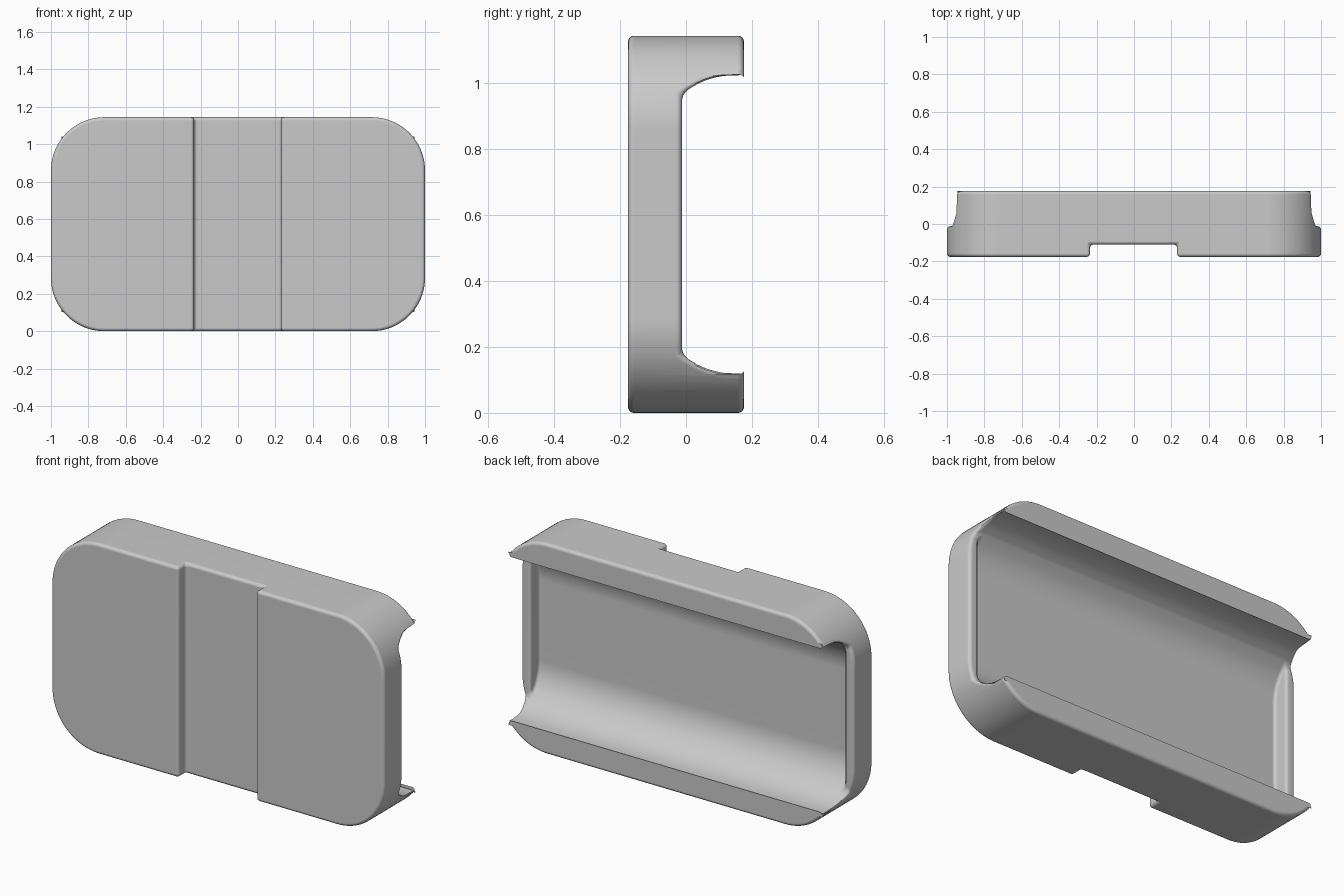
import bpy, bmesh
from math import sin, cos, pi, acos
from mathutils import Vector

cube = bpy.data.objects.get("Cube")
if cube:
    bpy.data.objects.remove(cube, do_unlink=True)

W, H, D = 1.0, 1.144, 0.176      # half width, height, half depth
MID = H / 2

grey = bpy.data.materials.new("plain_grey")
grey.use_nodes = True
grey.diffuse_color = (0.59, 0.59, 0.59, 1)
grey.node_tree.nodes["Principled BSDF"].inputs["Base Color"].default_value = grey.diffuse_color


def finish(name, bm):
    bmesh.ops.recalc_face_normals(bm, faces=bm.faces)
    mesh = bpy.data.meshes.new(name)
    bm.to_mesh(mesh)
    bm.free()
    obj = bpy.data.objects.new(name, mesh)
    bpy.context.collection.objects.link(obj)
    mesh.materials.append(grey)
    return obj


def prism(bm, points, offset, caps=(True, True)):
    """Closed tube between an outline and its shifted copy, with optional caps."""
    a = [bm.verts.new(p) for p in points]
    b = [bm.verts.new(Vector(p) + Vector(offset)) for p in points]
    for i in range(len(a)):
        bm.faces.new((a[i - 1], a[i], b[i], b[i - 1]))
    for ring, cap in zip((a, b), caps):
        if cap:
            bm.faces.new(ring)


# Shell: rounded rectangle
R, N = 0.285, 20
outline = []
for k, (sx, sz) in enumerate([(1, 1), (-1, 1), (-1, -1), (1, -1)]):
    for i in range(N + 1):
        a = (k + i / N) * pi / 2
        outline.append((sx * (W - R) + R * cos(a), -D,
                        MID + sz * (MID - R) + R * sin(a)))
bm = bmesh.new()
prism(bm, outline, (0, 2 * D, 0))
shell = finish("shell", bm)

# Wide vertical channel across the front
bm = bmesh.new()
prism(bm, [(-0.235, -0.3, -0.2), (0.23, -0.3, -0.2),
           (0.23, -0.11, -0.2), (-0.235, -0.11, -0.2)], (0, 0, 1.6))
channel = finish("channel_cutter", bm)

# Cavity: concave cross-section, whose upper part runs out through both ends
RIM, END, OUT, ARC = -0.012, 0.943, 1.3, 0.232
CY, CZ = 0.142, 0.452 - ARC       # arc centre, height measured from the middle
a_rim = acos((CY - RIM) / ARC)


def arc(a0, a1, n):
    return [(CY - ARC * cos(a), CZ + ARC * sin(a))
            for a in (a0 + (a1 - a0) * i / n for i in range(n + 1))]


def mirrored(side):
    return side + [(y, -z) for y, z in reversed(side)]


low = mirrored(arc(0, a_rim, 6))
high = mirrored(arc(a_rim, pi / 2, 6) + [(0.4, 0.452)])
bm = bmesh.new()
for x0, x1, points, caps in [(-END, END, low, (True, True)),
                             (-END, END, high, (False, False)),
                             (-OUT, -END, high, (True, False)),
                             (END, OUT, high, (False, True))]:
    prism(bm, [(x0, y, MID + z) for y, z in points], (x1 - x0, 0, 0), caps)
# Drop the wall shared by the lower and upper blocks, then weld
shared = [f for f in bm.faces
          if all(abs(v.co.y - RIM) < 1e-4 and abs(v.co.x) < END + 1e-4 for v in f.verts)]
bmesh.ops.delete(bm, geom=shared, context="FACES")
bmesh.ops.remove_doubles(bm, verts=bm.verts, dist=1e-5)
cavity = finish("cavity_cutter", bm)

for cutter in (channel, cavity):
    cutter.hide_render = True
    mod = shell.modifiers.new(cutter.name, "BOOLEAN")
    mod.operation = "DIFFERENCE"
    mod.solver = "EXACT"
    mod.object = cutter

# Soft edges all round
bevel = shell.modifiers.new("soft_edges", "BEVEL")
bevel.width = 0.018
bevel.segments = 4
bevel.limit_method = "ANGLE"
bevel.angle_limit = 0.5
bevel.use_clamp_overlap = False

bpy.context.view_layer.objects.active = shell
shell.select_set(True)
for name in [m.name for m in shell.modifiers]:
    bpy.ops.object.modifier_apply(modifier=name)
for cutter in (channel, cavity):
    bpy.data.objects.remove(cutter, do_unlink=True)

# Smooth the rounded parts while keeping the flats even
bpy.ops.object.shade_smooth_by_angle(angle=0.6)
weighted = shell.modifiers.new("even_shading", "WEIGHTED_NORMAL")
weighted.keep_sharp = True
